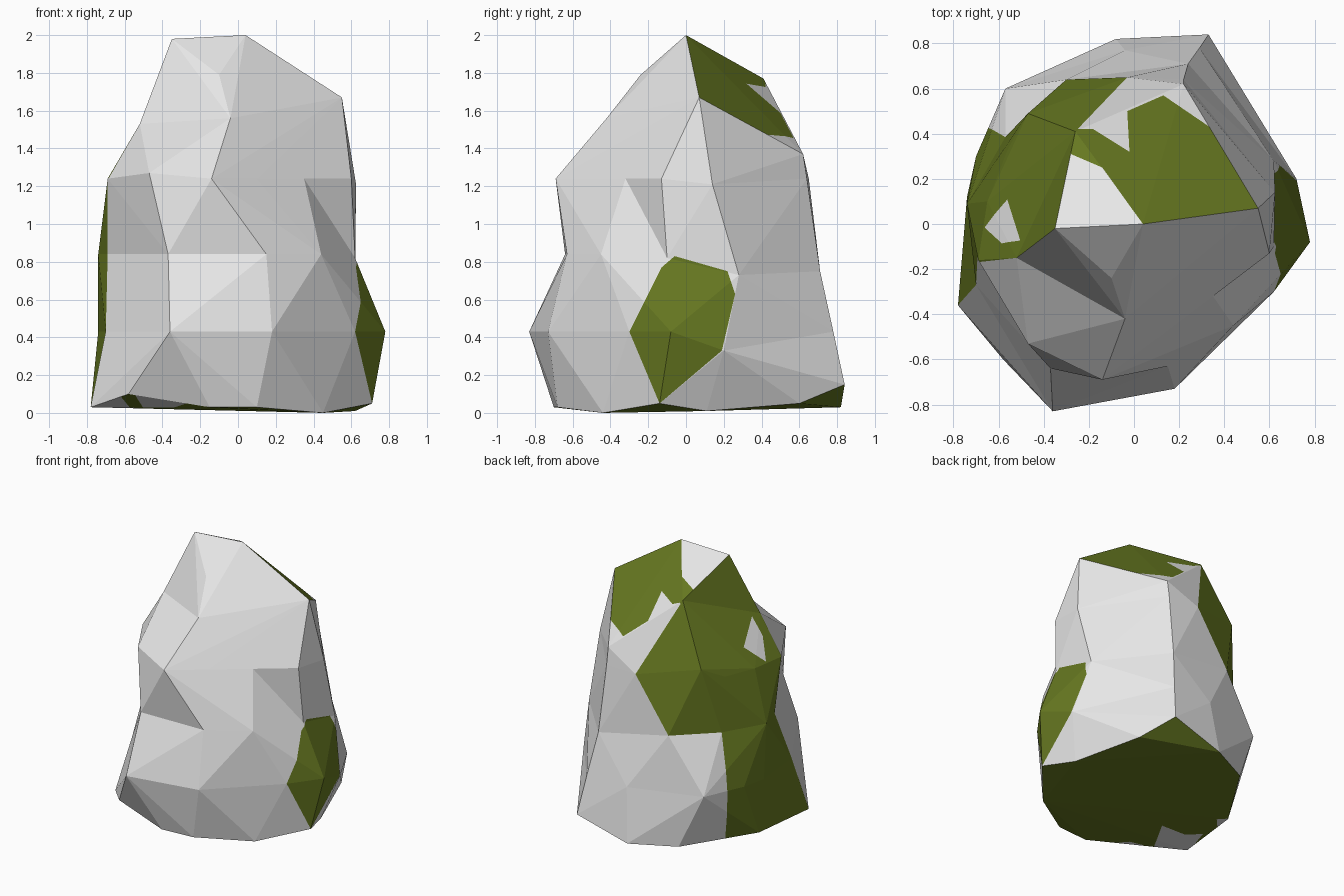
import bpy, bmesh
from mathutils import Vector

if "Cube" in bpy.data.objects:
    bpy.data.objects.remove(bpy.data.objects["Cube"])

# Outline rings of the boulder: (height, [(x, y[, own height])])
RINGS = [
    (0.03, [(-.78, -.36), (-.58, -.60, .10), (-.15, -.70), (.10, -.68), (.45, -.44, 0),
            (.71, -.14, .05), (.62, .11, .01), (.45, .60, .05), (.33, .84, .15),
            (-.08, .82), (-.40, .66), (-.72, .15)]),
    (0.43, [(-.70, -.27), (-.36, -.83), (.18, -.73), (.62, -.30), (.78, -.08),
            (.72, .20, .33), (.29, .78), (-.04, .77), (-.57, .60), (-.70, .30), (-.74, .12)]),
    (0.84, [(-.69, -.08), (-.37, -.64), (.15, -.63), (.44, -.45), (.62, -.10, .82),
            (.62, .28, .73), (.24, .71, .75), (-.30, .64), (-.57, .385), (-.74, .09)]),
    (1.24, [(-.69, -.16), (-.47, -.53, 1.27), (-.14, -.69), (.10, -.51), (.35, -.32),
            (.60, -.13), (.625, .14, 1.21), (.22, .64), (-.03, .65), (-.47, .49, 1.33),
            (-.56, .33), (-.65, .10)]),
    (1.55, [(-.52, -.15, 1.53), (-.04, -.42, 1.56), (.55, .07, 1.67),
            (.22, .62, 1.37), (-.26, .41, 1.77)]),
    (2.00, [(-.35, -.02, 1.98), (.04, 0), (-.10, -.24, 1.79)]),
]


def material(name, rgb):
    m = bpy.data.materials.new(name)
    m.diffuse_color = (*rgb, 1)
    m.use_nodes = True
    m.node_tree.nodes["Principled BSDF"].inputs["Base Color"].default_value = m.diffuse_color
    return m


def add_slab(bm, low, high, first, last):
    """Facetted band wrapped around two neighbouring rings, without inner floors."""
    tmp = bmesh.new()
    for p in low + high:
        tmp.verts.new(p)
    bmesh.ops.convex_hull(tmp, input=tmp.verts[:])
    tmp.normal_update()

    def key(v):
        return tuple(round(c, 4) for c in v)
    lows, highs = {key(p) for p in low}, {key(p) for p in high}
    for f in tmp.faces:
        keys = {key(v.co) for v in f.verts}
        floor = keys <= lows and f.normal.z < -.6 and not first
        lid = keys <= highs and f.normal.z > .6 and not last
        if not (floor or lid):
            bm.faces.new([bm.verts.new(v.co) for v in f.verts])
    tmp.free()


def crease(bm, a, b):
    """Turn the facet diagonal between two corners, making a hollow there."""
    a, b = (min(bm.verts, key=lambda v: (v.co - Vector(p)).length) for p in (a, b))
    edges = [e for e in a.link_edges if b in e.verts and len(e.link_faces) == 2]
    if edges:
        bmesh.ops.rotate_edges(bm, edges=edges, use_ccw=False)


def inside(p, poly):
    hit = False
    for (ax, ay), (bx, by) in zip(poly, poly[1:] + poly[:1]):
        if (ay > p[1]) != (by > p[1]) and p[0] < ax + (bx - ax) * (p[1] - ay) / (by - ay):
            hit = not hit
    return hit


def paint(bm, poly, u, v, limit, index):
    """Cut an outline, drawn on axes u and v, into the faces seen along u x v."""
    u, v = Vector(u), Vector(v)
    view = u.cross(v)
    lo = [min(p[i] for p in poly) for i in (0, 1)]
    hi = [max(p[i] for p in poly) for i in (0, 1)]

    def seen():
        bm.normal_update()
        out = []
        for f in bm.faces:
            if f.normal.dot(view) > limit:
                a = [w.co.dot(u) for w in f.verts]
                b = [w.co.dot(v) for w in f.verts]
                if max(a) > lo[0] and min(a) < hi[0] and max(b) > lo[1] and min(b) < hi[1]:
                    out.append(f)
        return out
    for a, b in zip(poly, poly[1:] + poly[:1]):
        faces = seen()
        edges = list({e for f in faces for e in f.edges})
        verts = list({w for f in faces for w in f.verts})
        along = u * (b[0] - a[0]) + v * (b[1] - a[1])
        bmesh.ops.bisect_plane(bm, geom=verts + edges + faces, dist=.002,
                               plane_co=u * a[0] + v * a[1],
                               plane_no=along.cross(view).normalized())
    for f in seen():
        c = f.calc_center_median()
        if inside((c.dot(u), c.dot(v)), poly):
            f.material_index = index


# Boulder body
rings = [[Vector((p[0], p[1], p[2] if len(p) > 2 else z)) for p in pts] for z, pts in RINGS]
bm = bmesh.new()
for i in range(len(rings) - 1):
    add_slab(bm, rings[i], rings[i + 1], i == 0, i == len(rings) - 2)
bmesh.ops.remove_doubles(bm, verts=bm.verts[:], dist=.001)
crease(bm, (.44, -.45, .84), (.60, -.13, 1.24))
bm.normal_update()

# Mossy underside
for f in bm.faces:
    f.material_index = int(f.normal.z < -.6)

# Moss patches: right side, top slope, left side, then a bare spot on the left
X, Y, Z = (1, 0, 0), (0, 1, 0), (0, 0, 1)
LEFT = (-.6, -.8, 0)
paint(bm, [(-.30, .43), (-.13, .77), (-.06, .83), (.22, .75), (.26, .63), (.19, .33),
           (-.14, .05)], Y, Z, .3, 1)
paint(bm, [(.04, 0), (.56, .07), (.35, .42), (.13, .57), (-.03, .50), (-.02, .32),
           (-.18, .42), (-.27, .42), (-.28, .31), (-.14, .25)], X, Y, .35, 1)
paint(bm, [(-.172, 1.77), (-.50, 1.24), (-.332, .84), (.034, .84), (.06, .02), (.76, .02),
           (.636, .43), (.478, .84), (.542, 1.25), (.432, 1.53), (.226, 1.98)],
      LEFT, Z, .25, 1)
paint(bm, [(.36, 1.53), (.25, 1.38), (.41, 1.25), (.42, 1.40)], LEFT, Z, .25, 0)

# Bare stone spots along the rim of the underside
for spot in ([(-.62, -.55), (-.50, -.50), (-.52, -.40), (-.70, -.25)],
             [(-.57, -.63), (-.20, -.42), (-.20, -.62), (-.12, -.72), (-.37, -.80)],
             [(.18, -.74), (.10, -.66), (-.02, -.77)]):
    paint(bm, spot, Y, X, .6, 0)

mesh = bpy.data.meshes.new("mossy_boulder")
bm.to_mesh(mesh)
bm.free()
mesh.materials.append(material("pale stone grey", (.8, .8, .8)))
mesh.materials.append(material("moss green", (.135, .19, .015)))
boulder = bpy.data.objects.new("mossy_boulder", mesh)
bpy.context.collection.objects.link(boulder)
